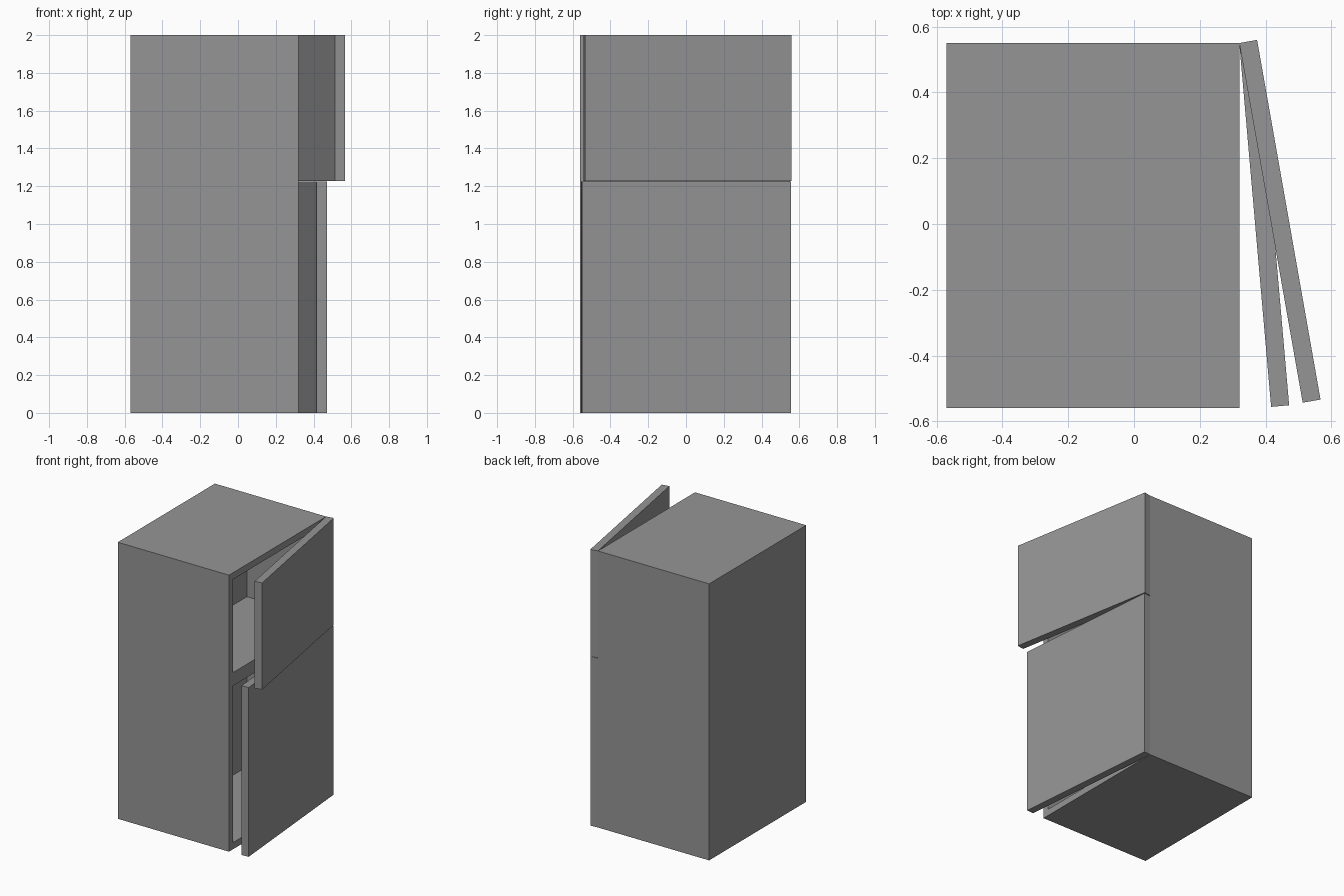
import bpy, bmesh, math
from mathutils import Matrix, Vector

cube = bpy.data.objects.get("Cube")
if cube:
    bpy.data.objects.remove(cube, do_unlink=True)

GREY = (0.3, 0.3, 0.3, 1)
grey = bpy.data.materials.new("plain grey")
grey.use_nodes = True
grey.diffuse_color = GREY
grey.node_tree.nodes["Principled BSDF"].inputs["Base Color"].default_value = GREY

LEFT, OPENING, FRONT, BACK, HEIGHT = -0.57, 0.32, -0.56, 0.55, 2.0
SPLIT, WALL, DEPTH, DOOR = 1.23, 0.048, 0.6, 0.055


def box(low, high):
    """Return a bmesh box between two corners."""
    low, high = Vector(low), Vector(high)
    bm = bmesh.new()
    bmesh.ops.create_cube(bm, size=1)
    bmesh.ops.scale(bm, vec=high - low, verts=bm.verts)
    bmesh.ops.translate(bm, vec=(low + high) / 2, verts=bm.verts)
    return bm


def finish(bm, name):
    bmesh.ops.recalc_face_normals(bm, faces=bm.faces)
    mesh = bpy.data.meshes.new(name)
    bm.to_mesh(mesh)
    bm.free()
    mesh.materials.append(grey)
    obj = bpy.data.objects.new(name, mesh)
    bpy.context.collection.objects.link(obj)
    return obj


# Cabinet with two compartments sunk into its open side
bm = box((LEFT, FRONT, 0), (OPENING, BACK, HEIGHT))
bmesh.ops.bisect_plane(bm, geom=bm.verts[:] + bm.edges[:] + bm.faces[:],
                       plane_co=(0, 0, SPLIT), plane_no=(0, 0, 1))
bm.normal_update()
mouths = [f for f in bm.faces if f.normal.x > 0.9]
bmesh.ops.inset_individual(bm, faces=mouths, thickness=WALL, use_even_offset=True)
backs = bmesh.ops.extrude_discrete_faces(bm, faces=mouths)["faces"]
bmesh.ops.translate(bm, vec=(-DEPTH, 0, 0),
                    verts=list({v for f in backs for v in f.verts}))
finish(bm, "cabinet")

# Doors, swung ajar around the back vertical edge of the opening
for name, bottom, top, angle in (("lower_door", 0, SPLIT - 0.006, 5),
                                 ("upper_door", SPLIT - 0.002, HEIGHT, 10)):
    bm = box((0, FRONT - BACK, bottom), (DOOR, 0, top))
    bmesh.ops.rotate(bm, cent=(0, 0, 0), verts=bm.verts,
                     matrix=Matrix.Rotation(math.radians(angle), 3, "Z"))
    bmesh.ops.translate(bm, vec=(OPENING, BACK, 0), verts=bm.verts)
    finish(bm, name)
